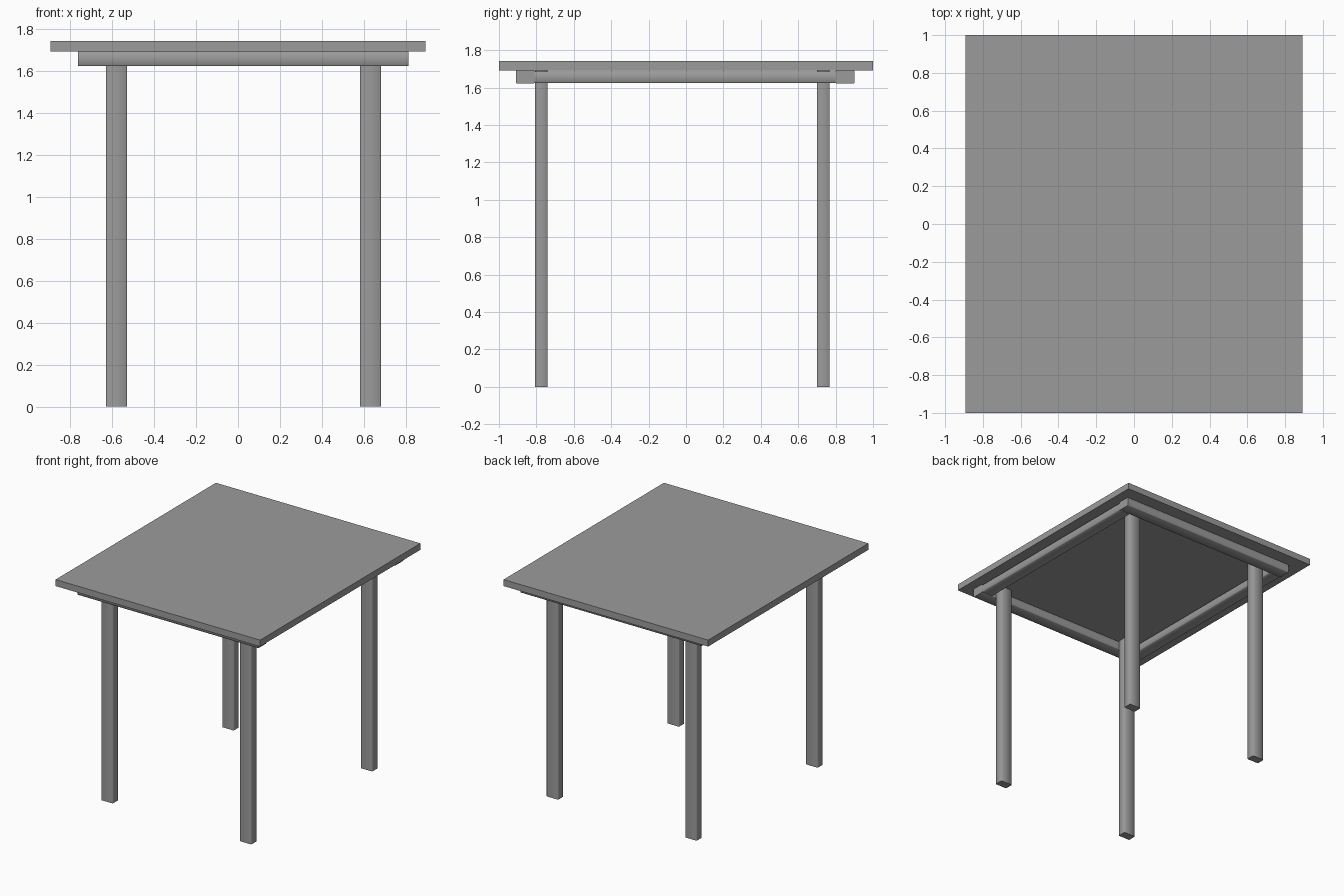
import bpy, bmesh, math
from mathutils import Vector

if "Cube" in bpy.data.objects:
    bpy.data.objects.remove(bpy.data.objects["Cube"])

# Dark grey finish shared by all parts
grey = bpy.data.materials.new("dark_grey")
grey.diffuse_color = (0.33, 0.33, 0.33, 1)
grey.use_nodes = True
grey.node_tree.nodes["Principled BSDF"].inputs["Base Color"].default_value = grey.diffuse_color


def box(name, lo, hi, axis=None, bevel=0.004):
    """Box between two corners; edges running along axis are chamfered and smoothed."""
    lo, hi = Vector(lo), Vector(hi)
    bm = bmesh.new()
    bmesh.ops.create_cube(bm, size=1)
    for v in bm.verts:
        v.co = Vector([(lo[i] + hi[i]) / 2 + v.co[i] * (hi[i] - lo[i]) for i in range(3)])
    if axis is not None:
        long_edges = [e for e in bm.edges
                      if abs(e.verts[0].co[axis] - e.verts[1].co[axis]) > 1e-4]
        bmesh.ops.bevel(bm, geom=long_edges, offset=bevel, segments=1,
                        profile=0.5, affect='EDGES')
    mesh = bpy.data.meshes.new(name)
    bm.to_mesh(mesh)
    bm.free()
    mesh.materials.append(grey)
    ob = bpy.data.objects.new(name, mesh)
    bpy.context.collection.objects.link(ob)
    if axis is not None:
        bpy.ops.object.select_all(action='DESELECT')
        ob.select_set(True)
        bpy.context.view_layer.objects.active = ob
        bpy.ops.object.shade_smooth_by_angle(angle=math.radians(60))
    return ob


# Table top
box("table_top", (-0.893, -1, 1.692), (0.893, 1, 1.743))

# Long rails under the front and back edges
for name, y in (("front_rail", -0.91), ("back_rail", 0.80)):
    box(name, (-0.763, y, 1.622), (0.813, y + 0.10, 1.692), axis=0)

# Side rails fitted between the front and back rails
for name, x in (("left_rail", -0.763), ("right_rail", 0.713)):
    box(name, (x, -0.81, 1.624), (x + 0.10, 0.80, 1.686), axis=1)

# Four legs, just inside the rails
for side, x in (("left", -0.63), ("right", 0.58)):
    for end, y in (("front", -0.808), ("back", 0.70)):
        box(f"{end}_{side}_leg", (x, y, 0), (x + 0.102, y + 0.067, 1.692), axis=2)
